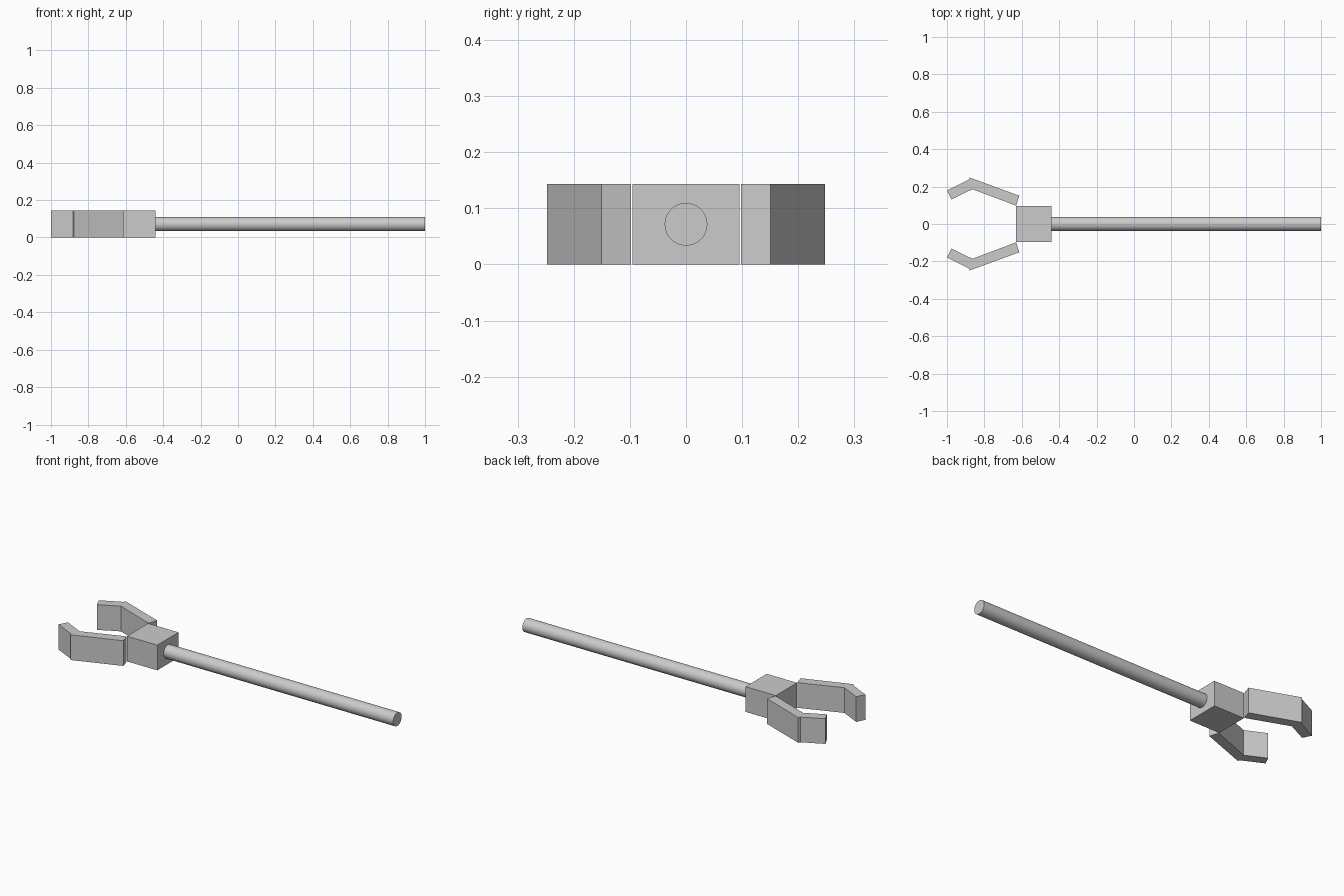
import bpy
import bmesh
import math

cube = bpy.data.objects.get("Cube")
if cube:
    bpy.data.objects.remove(cube, do_unlink=True)

HEIGHT = 0.143

grey = bpy.data.materials.new("light_grey")
grey.use_nodes = True
grey.diffuse_color = (0.6, 0.6, 0.6, 1)
grey.node_tree.nodes["Principled BSDF"].inputs["Base Color"].default_value = (0.6, 0.6, 0.6, 1)


def prism(name, outline):
    """Extrude a flat outline up from the floor."""
    bm = bmesh.new()
    face = bm.faces.new([bm.verts.new((x, y, 0)) for x, y in outline])
    result = bmesh.ops.extrude_face_region(bm, geom=[face])
    top = [v for v in result["geom"] if isinstance(v, bmesh.types.BMVert)]
    bmesh.ops.translate(bm, verts=top, vec=(0, 0, HEIGHT))
    bmesh.ops.recalc_face_normals(bm, faces=bm.faces)
    mesh = bpy.data.meshes.new(name)
    bm.to_mesh(mesh)
    bm.free()
    mesh.materials.append(grey)
    obj = bpy.data.objects.new(name, mesh)
    bpy.context.collection.objects.link(obj)
    return obj


# Block that joins the rod and the fingers
prism("palm_block", [(-0.63, -0.095), (-0.44, -0.095), (-0.44, 0.095), (-0.63, 0.095)])

# Bent gripping fingers, one on each side
finger = [(-0.613, 0.151), (-0.878, 0.248), (-0.883, 0.237), (-1, 0.179),
          (-0.976, 0.131), (-0.864, 0.186), (-0.63, 0.098)]
for name, side in (("back_finger", 1), ("front_finger", -1)):
    prism(name, [(x, y * side) for x, y in finger])

# Long round rod
bpy.ops.mesh.primitive_cylinder_add(vertices=48, radius=0.038, depth=1.44,
                                    location=(0.28, 0, HEIGHT / 2),
                                    rotation=(0, math.pi / 2, 0))
rod = bpy.context.object
rod.name = "rod"
rod.data.materials.append(grey)
bpy.ops.object.shade_smooth_by_angle(angle=math.radians(30))
